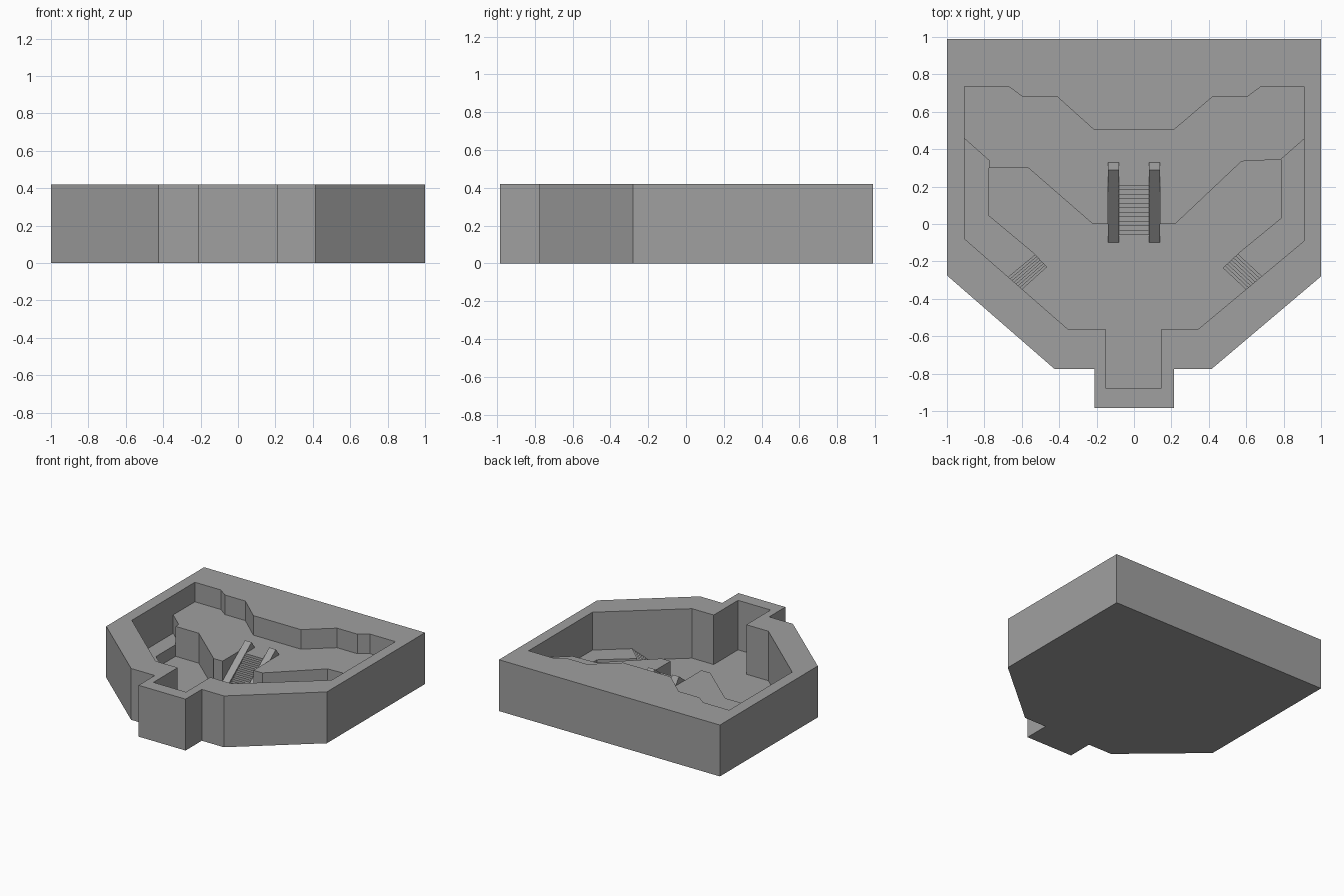
import bpy, bmesh
from mathutils import Vector

old = bpy.data.objects.get("Cube")
if old:
    bpy.data.objects.remove(old, do_unlink=True)

WALL, UPPER, LEDGE, FLOOR = 0.42, 0.26, 0.11, 0.015

stone = bpy.data.materials.new("grey_stone")
stone.use_nodes = True
grey = (0.35, 0.35, 0.35, 1)
stone.diffuse_color = grey
stone.node_tree.nodes["Principled BSDF"].inputs["Base Color"].default_value = grey


def loft(name, loop_a, loop_b):
    """Closed solid between two matching loops of points."""
    bm = bmesh.new()
    a = [bm.verts.new(p) for p in loop_a]
    b = [bm.verts.new(p) for p in loop_b]
    bm.faces.new(a)
    bm.faces.new(b[::-1])
    for i in range(len(a)):
        j = (i + 1) % len(a)
        bm.faces.new((a[j], a[i], b[i], b[j]))
    bmesh.ops.recalc_face_normals(bm, faces=bm.faces)
    mesh = bpy.data.meshes.new(name)
    bm.to_mesh(mesh)
    bm.free()
    mesh.materials.append(stone)
    obj = bpy.data.objects.new(name, mesh)
    bpy.context.collection.objects.link(obj)
    return obj


def prism(name, outline, bottom, top):
    return loft(name, [(x, y, bottom) for x, y in outline],
                [(x, y, top) for x, y in outline])


def stairs(name, top_a, top_b, low_a, low_b, height, steps):
    """Flight from the top edge (a to b) down to the low edge."""
    profile = [(0, 0)]
    for i in range(steps):
        z = FLOOR + (height - FLOOR) * (steps - i) / steps
        profile += [(i / steps, z), ((i + 1) / steps, z)]
    profile.append((1, 0))

    def side(top, low):
        return [Vector(top).lerp(Vector(low), t).to_3d() + Vector((0, 0, z))
                for t, z in profile]
    return loft(name, side(top_a, low_a), side(top_b, low_b))


# Outer block, hollowed by the courtyard outline
block = prism("outer_wall", [
    (-1, 0.99), (1, 0.99), (1, -0.28), (0.415, -0.775), (0.215, -0.775),
    (0.215, -0.985), (-0.21, -0.985), (-0.21, -0.775), (-0.425, -0.775),
    (-1, -0.275)], 0, WALL)
courtyard = prism("courtyard_cutter", [
    (-0.905, 0.735), (-0.67, 0.735), (-0.595, 0.68), (-0.41, 0.68),
    (-0.215, 0.505), (0.215, 0.505), (0.42, 0.68), (0.605, 0.68),
    (0.68, 0.735), (0.91, 0.735), (0.91, -0.09), (0.34, -0.565),
    (0.145, -0.565), (0.145, -0.88), (-0.15, -0.88), (-0.15, -0.565),
    (-0.35, -0.565), (-0.905, -0.08)], FLOOR, WALL + 0.2)
cut = block.modifiers.new("courtyard", "BOOLEAN")
cut.operation = "DIFFERENCE"
cut.solver = "EXACT"
cut.object = courtyard
bpy.context.view_layer.objects.active = block
bpy.ops.object.modifier_apply(modifier=cut.name)
bpy.data.objects.remove(courtyard, do_unlink=True)

# Upper terrace with a notch for the central stairs
prism("upper_terrace", [
    (-0.95, 0.8), (-0.95, 0.495), (-0.775, 0.34), (-0.775, 0.3),
    (-0.565, 0.3), (-0.22, 0), (-0.14, 0), (-0.14, 0.23), (0.14, 0.23),
    (0.14, 0), (0.22, 0), (0.575, 0.335), (0.785, 0.345), (0.95, 0.49),
    (0.95, 0.8)], 0.005, UPPER)

# Side ledges with their short flights
prism("right_ledge", [
    (-0.95, 0.5), (-0.775, 0.345), (-0.775, 0.045), (-0.535, -0.155),
    (-0.695, -0.285), (-0.95, -0.08)], 0.005, LEDGE)
prism("left_ledge", [
    (0.95, 0.5), (0.785, 0.35), (0.785, 0.03), (0.565, -0.15),
    (0.71, -0.285), (0.95, -0.09)], 0.005, LEDGE)
stairs("right_stairs", (-0.535, -0.155), (-0.695, -0.285),
       (-0.465, -0.23), (-0.61, -0.36), LEDGE, 8)
stairs("left_stairs", (0.565, -0.15), (0.71, -0.285),
       (0.475, -0.235), (0.62, -0.37), LEDGE, 8)

# Central stairs between two sloping rails
stairs("central_stairs", (-0.08, 0.23), (0.08, 0.23),
       (-0.08, -0.06), (0.08, -0.06), UPPER, 12)
rail = [(-0.1, 0.005), (-0.1, 0.02), (0.29, 0.32), (0.33, 0.265), (0.33, 0.005)]
for name, sign in (("left_rail", 1), ("right_rail", -1)):
    loft(name, [(sign * 0.08, y, z) for y, z in rail],
         [(sign * 0.14, y, z) for y, z in rail])
